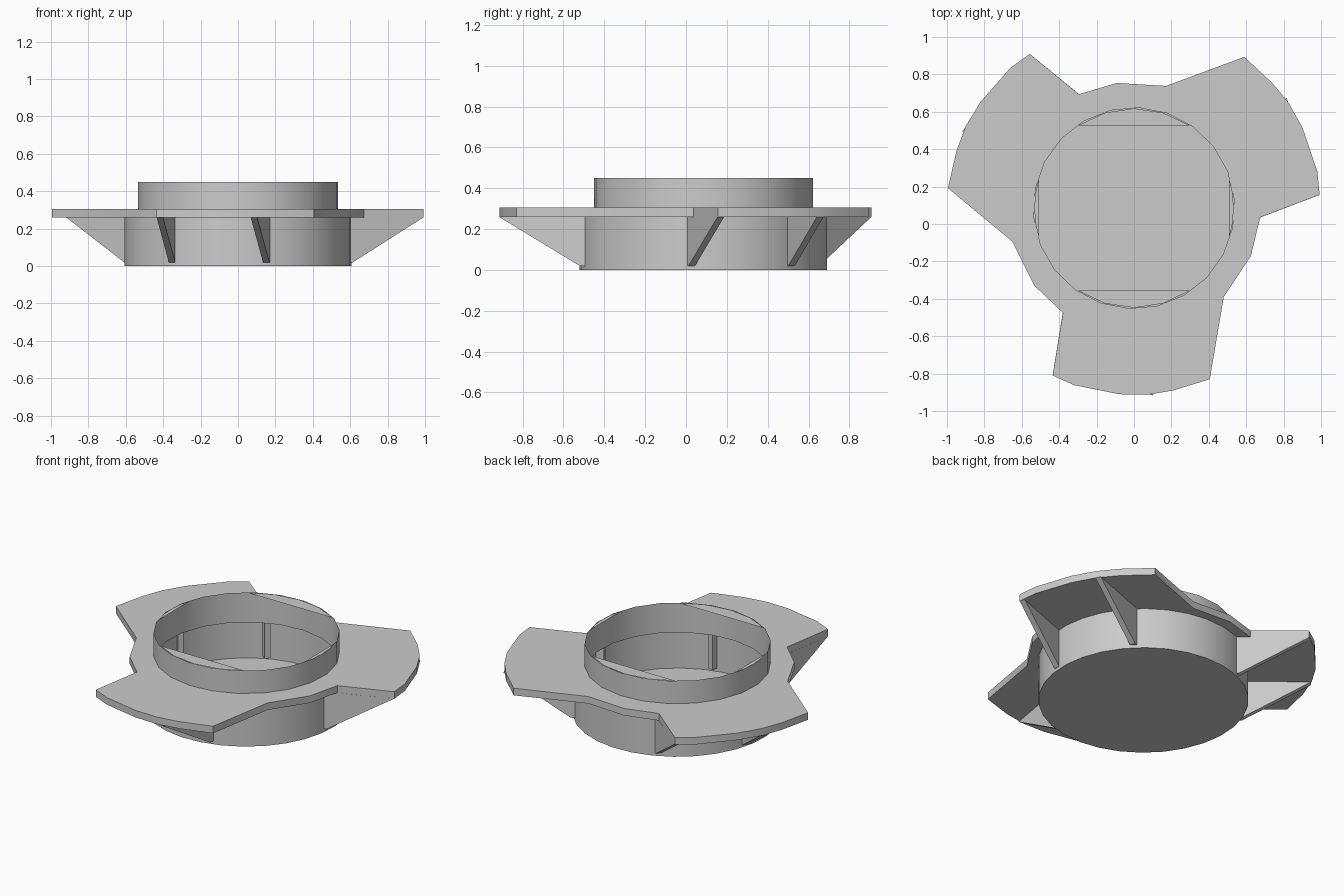
import bpy, bmesh, math
from mathutils import Matrix, Vector

old = bpy.data.objects.get("Cube")
if old:
    bpy.data.objects.remove(old, do_unlink=True)

CY = 0.085                      # hub axis in y
R_NECK, R_CUP, R_SEGS = 0.537, 0.607, 22
Z_LOW, Z_PLATE, Z_TOP = 0.26, 0.305, 0.45

grey = bpy.data.materials.new("plain_grey")
grey.use_nodes = True
grey.diffuse_color = (0.6, 0.6, 0.6, 1)
grey.node_tree.nodes["Principled BSDF"].inputs["Base Color"].default_value = (0.6, 0.6, 0.6, 1)


def finish(name, bm, smooth=False):
    """Turn a bmesh into a named object on the hub axis."""
    mesh = bpy.data.meshes.new(name)
    bm.to_mesh(mesh)
    bm.free()
    mesh.materials.append(grey)
    ob = bpy.data.objects.new(name, mesh)
    ob.location = (0, CY, 0)
    bpy.context.collection.objects.link(ob)
    if smooth:
        bpy.ops.object.select_all(action='DESELECT')
        ob.select_set(True)
        bpy.context.view_layer.objects.active = ob
        bpy.ops.object.shade_smooth_by_angle(angle=math.radians(30))
    return ob


def circle(r, n, start=87):
    return [Vector((r * math.cos(a), r * math.sin(a), 0))
            for a in (math.radians(start) + math.tau * i / n for i in range(n))]


def wall(bm, points, z0, z1):
    """Thin open wall around a closed loop; returns the lower loop."""
    low = [bm.verts.new((p.x, p.y, z0)) for p in points]
    high = [bm.verts.new((p.x, p.y, z1)) for p in points]
    n = len(points)
    for i in range(n):
        j = (i + 1) % n
        bm.faces.new((low[i], low[j], high[j], high[i]))
    return low


# Lower cup: thin wall with a closed floor
bm = bmesh.new()
base = wall(bm, circle(R_CUP, 30), 0, Z_LOW)
bm.faces.new(base[::-1])
finish("lower_cup", bm, True)

# Upper neck ring
bm = bmesh.new()
wall(bm, circle(R_NECK, R_SEGS), Z_PLATE, Z_TOP)
finish("neck_ring", bm, True)

# Flat slivers closing the rim between the ring and four chords
bm = bmesh.new()
for middle, half in ((90, 34), (270, 34), (0, 17.5), (180, 17.5)):
    angles = [math.radians(middle + half * k / 2) for k in range(-2, 3)]
    bm.faces.new([bm.verts.new((0.533 * math.cos(a), 0.533 * math.sin(a), Z_TOP - 0.001))
                  for a in angles])
finish("rim_slivers", bm)

# Three-winged plate with a round hole
wing = [(-0.38, -0.56), (-0.435, -0.895), (-0.32, -0.947), (-0.08, -0.995), (0.07, -0.998),
        (0.21, -0.975), (0.405, -0.915), (0.48, -0.475), (0.625, -0.255)]
turns = [Matrix.Rotation(math.tau * k / 3, 4, 'Z') for k in range(3)]
outline = [t @ Vector((x, y, 0)) for t in turns for x, y in wing]
bm = bmesh.new()
edges = []
for loop in (outline, circle(R_NECK, R_SEGS)):
    vs = [bm.verts.new((p.x, p.y, Z_LOW)) for p in loop]
    edges += [bm.edges.new((vs[i - 1], vs[i])) for i in range(len(vs))]
bmesh.ops.triangle_fill(bm, edges=edges, use_beauty=True, use_dissolve=False)
grown = bmesh.ops.extrude_face_region(bm, geom=bm.faces[:], use_keep_orig=True)
top = [g for g in grown["geom"] if isinstance(g, bmesh.types.BMVert)]
bmesh.ops.translate(bm, verts=top, vec=(0, 0, Z_PLATE - Z_LOW))
bmesh.ops.recalc_face_normals(bm, faces=bm.faces[:])
finish("winged_plate", bm, True)

# Two sloping fins under each wing, running through the cup wall
fins = {"edge": ((-0.435, -0.893), (-0.37, -0.495), (-0.363, -0.45)),
        "middle": ((0.068, -0.995), (0.134, -0.6), (0.141, -0.555))}
for turn, side in zip(turns, ("front", "left", "right")):
    for kind, (tip, foot, inner) in fins.items():
        bm = bmesh.new()
        profile = [(*tip, Z_LOW), (*foot, 0.02), (*inner, 0.02), (*inner, Z_LOW)]
        face = bm.faces.new([bm.verts.new(p) for p in profile])
        grown = bmesh.ops.extrude_face_region(bm, geom=[face], use_keep_orig=True)
        moved = [g for g in grown["geom"] if isinstance(g, bmesh.types.BMVert)]
        bmesh.ops.translate(bm, verts=moved, vec=(0.034, -0.006, 0))
        bmesh.ops.recalc_face_normals(bm, faces=bm.faces[:])
        bm.transform(turn)
        finish(f"{side}_{kind}_fin", bm)
